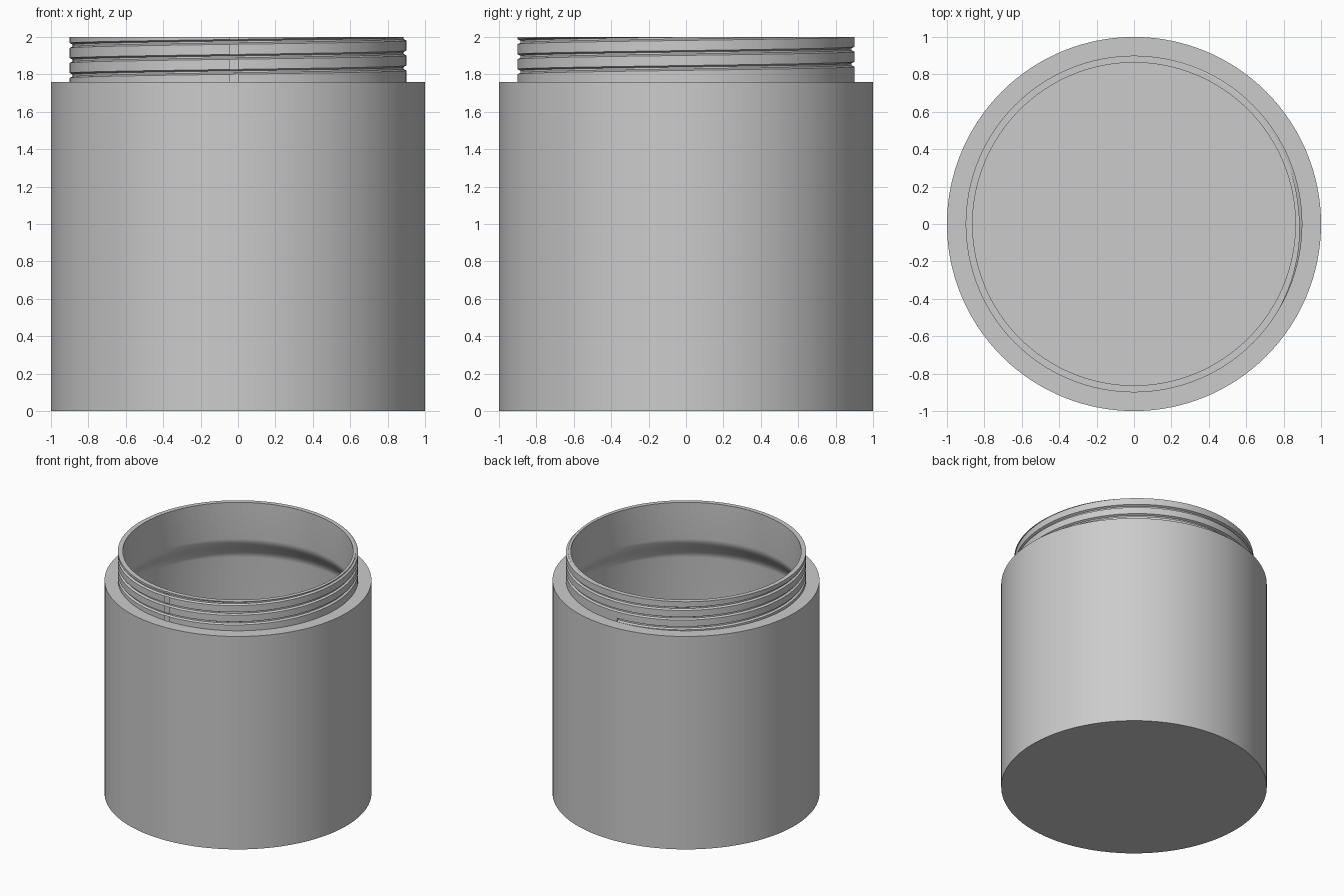
import bpy
import bmesh
import math

SEGMENTS = 128
BODY_R, NECK_R, MOUTH_R, CAVITY_R = 1.0, 0.9, 0.863, 0.963
SHOULDER_Z, TOP_Z, FLOOR_Z = 1.76, 2.0, 0.04

default_cube = bpy.data.objects.get("Cube")
if default_cube:
    bpy.data.objects.remove(default_cube, do_unlink=True)

grey = bpy.data.materials.new("plain grey")
grey.use_nodes = True
colour = (0.6, 0.6, 0.6, 1.0)
grey.diffuse_color = colour
grey.node_tree.nodes["Principled BSDF"].inputs["Base Color"].default_value = colour


def skin_rows(name, rows, cap_ends=True, wrap_rows=False):
    """Skin equal loops of points, closing every loop on itself."""
    bm = bmesh.new()
    loops = [[bm.verts.new(p) for p in row] for row in rows]
    if cap_ends:
        bm.faces.new(loops[0])
        bm.faces.new(loops[-1])
    for a, b in zip(loops, loops[1:]):
        n = len(a)
        for i in range(n):
            j = (i + 1) % n
            bm.faces.new((a[i], a[j], b[j], b[i]))
    bmesh.ops.recalc_face_normals(bm, faces=bm.faces)
    mesh = bpy.data.meshes.new(name)
    bm.to_mesh(mesh)
    bm.free()
    obj = bpy.data.objects.new(name, mesh)
    bpy.context.collection.objects.link(obj)
    mesh.materials.append(grey)
    return obj


def around(radius, angle, z):
    return (radius * math.cos(angle), radius * math.sin(angle), z)


# Jar wall: outside from base to rim, then down the cavity to the floor
profile = [(BODY_R, 0), (BODY_R, SHOULDER_Z), (NECK_R, SHOULDER_Z),
           (NECK_R, TOP_Z), (MOUTH_R, TOP_Z)]
flare_top, flare_bottom, steps = 1.7, 1.5, 12
for i in range(steps + 1):
    t = i / steps
    ease = (1 - math.cos(math.pi * t)) / 2
    profile.append((MOUTH_R + (CAVITY_R - MOUTH_R) * ease,
                    flare_top + (flare_bottom - flare_top) * t))
profile.append((CAVITY_R, FLOOR_Z))
turn = [math.tau * i / SEGMENTS for i in range(SEGMENTS)]
jar = skin_rows("jar_body", [[around(r, a, z) for a in turn] for r, z in profile])

# Thread groove: a helix of three turns cut into the neck
PITCH, HALF, DEPTH = 0.08, 0.013, 0.016
section = [(NECK_R - DEPTH, -0.005), (NECK_R, -HALF), (NECK_R + 0.03, -HALF),
           (NECK_R + 0.03, HALF), (NECK_R, HALF), (NECK_R - DEPTH, 0.005)]
helix = []
for i in range(3 * SEGMENTS + 1):
    angle = math.pi / 2 + math.tau * i / SEGMENTS
    z = SHOULDER_Z + HALF + 0.001 + PITCH * i / SEGMENTS
    helix.append([around(r, angle, z + dz) for r, dz in section])
cutter = skin_rows("thread_cutter", helix)
cutter.hide_render = True

cut = jar.modifiers.new("thread", "BOOLEAN")
cut.operation = "DIFFERENCE"
cut.solver = "EXACT"
cut.object = cutter

bpy.ops.object.select_all(action="DESELECT")
jar.select_set(True)
bpy.context.view_layer.objects.active = jar
bpy.ops.object.modifier_apply(modifier=cut.name)
bpy.data.objects.remove(cutter, do_unlink=True)

# Smooth walls with crisp rims and thread edges
bpy.ops.object.shade_smooth_by_angle(angle=math.radians(25))
